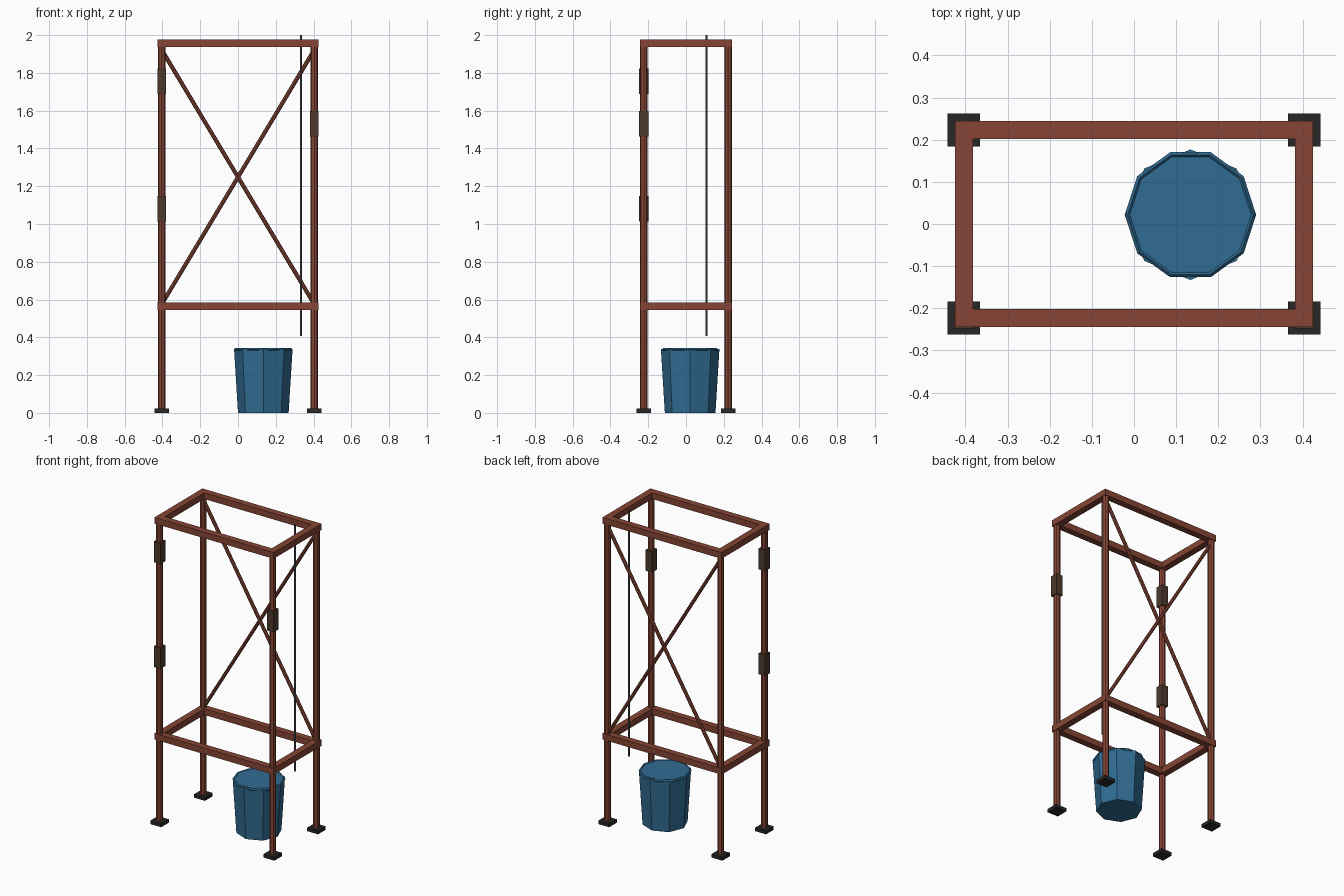
import bpy
from math import pi
from mathutils import Vector

if "Cube" in bpy.data.objects:
    bpy.data.objects.remove(bpy.data.objects["Cube"])


def mat(name, r, g, b):
    m = bpy.data.materials.new(name)
    m.diffuse_color = (r, g, b, 1)
    m.use_nodes = True
    m.node_tree.nodes["Principled BSDF"].inputs["Base Color"].default_value = m.diffuse_color
    return m


RUST = mat("rust_steel", 0.24, 0.06, 0.035)
BROWN = mat("dark_brown", 0.075, 0.04, 0.025)
BLACK = mat("black_rubber", 0.02, 0.02, 0.02)
BLUE = mat("blue_plastic", 0.03, 0.15, 0.29)
GREY = mat("dark_grey", 0.12, 0.12, 0.12)


def finish(name, m):
    o = bpy.context.object
    o.name = name
    o.data.materials.append(m)
    return o


def box(name, loc, size, m):
    bpy.ops.mesh.primitive_cube_add(size=1, location=loc)
    o = finish(name, m)
    o.scale = size
    return o


def rod(name, a, b, r, m, sides=8, fill='NGON'):
    a, b = Vector(a), Vector(b)
    d = b - a
    bpy.ops.mesh.primitive_cylinder_add(vertices=sides, radius=r, depth=d.length,
                                        end_fill_type=fill, location=(a + b) / 2)
    o = finish(name, m)
    o.rotation_euler = d.to_track_quat('Z', 'Y').to_euler()
    return o


PX, PY = 0.404, 0.223   # post positions
W = 0.043               # beam width

# posts and foot pads
for sx, side in ((-1, "left"), (1, "right")):
    for sy, end in ((-1, "front"), (1, "back")):
        x, y = sx * PX, sy * PY
        rod(f"{end}_{side}_post", (x, y, 0.01), (x, y, 1.96), 0.02, RUST)
        box(f"{end}_{side}_foot", (x, y, 0.011), (0.078, 0.078, 0.022), BLACK)

# upper and lower rectangular frames
for z, level in ((0.564, "lower"), (1.958, "upper")):
    for s, end, side in ((-1, "front", "left"), (1, "back", "right")):
        box(f"{level}_{end}_beam", (0, s * PY, z), (2 * PX + W, W, 0.04), RUST)
        box(f"{level}_{side}_beam", (s * PX, 0, z), (W, 2 * PY - W, 0.04), RUST)

# crossed braces on the back
for s, name in ((-1, "left"), (1, "right")):
    rod(f"back_brace_{name}", (-s * 0.41, PY, 0.565), (s * 0.41, PY, 1.932), 0.011, RUST)

# clamp blocks on the front posts
for i, (s, z) in enumerate(((-1, 1.757), (-1, 1.08), (1, 1.532))):
    box(f"clamp_block_{i + 1}", (s * PX, -PY, z), (0.046, 0.05, 0.135), BROWN)

# hanging thin tube
rod("hanging_tube", (0.333, 0.108, 0.408), (0.333, 0.108, 2.0), 0.006, GREY, 8, 'NOTHING')

# tapered bucket with rim
BX, BY = 0.134, 0.022
bpy.ops.mesh.primitive_cone_add(vertices=8, radius1=0.134, radius2=0.155, depth=0.338,
                                location=(BX, BY, 0.169))
finish("bucket", BLUE)
bpy.ops.mesh.primitive_torus_add(major_segments=10, minor_segments=4, major_radius=0.149,
                                 minor_radius=0.007, location=(BX, BY, 0.336))
finish("bucket_rim", BLUE)
